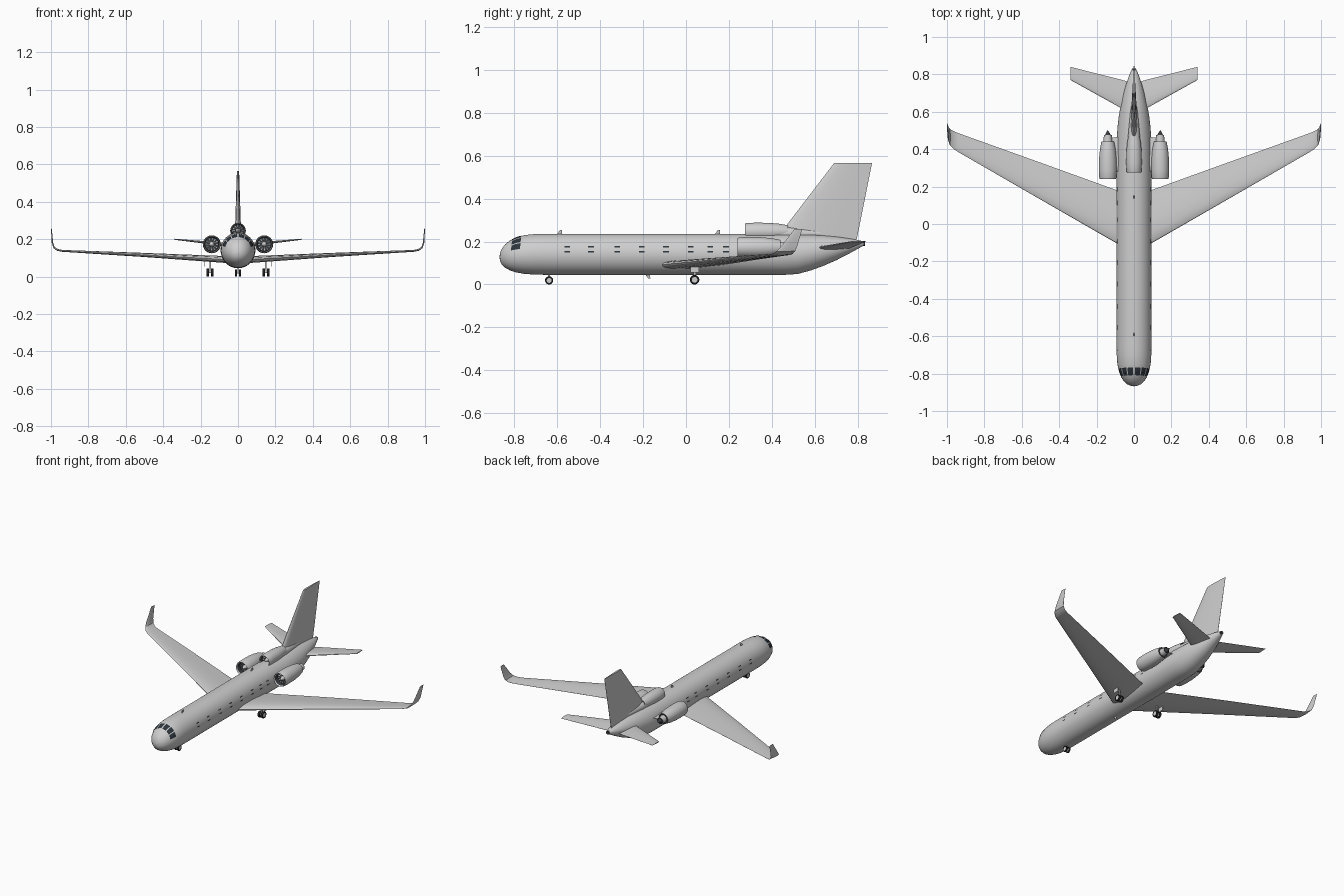
import bpy, bmesh
from math import sin, cos, pi, radians
from mathutils import Vector as V

if "Cube" in bpy.data.objects:
    bpy.data.objects.remove(bpy.data.objects["Cube"])


def material(name, rgb):
    m = bpy.data.materials.new(name)
    m.use_nodes = True
    m.diffuse_color = (*rgb, 1)
    m.node_tree.nodes["Principled BSDF"].inputs["Base Color"].default_value = (*rgb, 1)
    return m


PAINT = material("light grey paint", (0.62, 0.62, 0.62))
DARK = material("dark metal", (0.04, 0.045, 0.05))
GLASS = material("dark glass", (0.025, 0.035, 0.045))
TYRE = material("black rubber", (0.015, 0.015, 0.015))


def finish(name, bm, mats, mirror=False, angle=40):
    bmesh.ops.remove_doubles(bm, verts=bm.verts, dist=1e-5)
    bmesh.ops.recalc_face_normals(bm, faces=bm.faces)
    me = bpy.data.meshes.new(name)
    bm.to_mesh(me)
    bm.free()
    ob = bpy.data.objects.new(name, me)
    bpy.context.collection.objects.link(ob)
    for m in mats:
        me.materials.append(m)
    bpy.ops.object.select_all(action='DESELECT')
    ob.select_set(True)
    bpy.context.view_layer.objects.active = ob
    bpy.ops.object.shade_smooth_by_angle(angle=radians(angle))
    if mirror:
        mod = ob.modifiers.new("mirror", 'MIRROR')
        mod.use_mirror_merge = False
    return ob


def skin(bm, rings, tints=None):
    """Join closed rings of points and cap both ends."""
    rows = [[bm.verts.new(p) for p in ring] for ring in rings]
    n = len(rows[0])
    for i in range(len(rows) - 1):
        for j in range(n):
            k = (j + 1) % n
            f = bm.faces.new((rows[i][j], rows[i][k], rows[i + 1][k], rows[i + 1][j]))
            f.material_index = tints[i] if tints else 0
    for row, tint in ((rows[0], 0), (rows[-1], -1)):
        f = bm.faces.new(row)
        f.material_index = tints[tint] if tints else 0


def lathe(bm, profile, origin, axis, tints=None, n=32):
    """Revolve (radius, distance) pairs about the x or y axis."""
    def point(r, d, a):
        u, w = r * cos(a), r * sin(a)
        return V(origin) + (V((u, d, w)) if axis == 'y' else V((d, u, w)))
    skin(bm, [[point(max(r, 1e-7), d, 2 * pi * j / n) for j in range(n)]
              for r, d in profile], tints)


def box(bm, centre, size):
    x, y, z = (s / 2 for s in size)
    base = [(-x, -y), (x, -y), (x, y), (-x, y)]
    skin(bm, [[V(centre) + V((a, b, h)) for a, b in base] for h in (-z, z)])


# Airfoil outline: chord fraction and relative half thickness
UPPER = [(0, 0), (.02, .4), (.08, .75), (.2, 1), (.4, .98), (.65, .65), (.85, .28), (1, .04)]
FOIL = UPPER + [(c, -t) for c, t in reversed(UPPER[1:])]


def airfoil_loft(name, sections, mirror=False):
    """Each section: leading edge, trailing edge, half thickness, thickness direction."""
    bm = bmesh.new()
    skin(bm, [[V(le).lerp(V(te), c) + V(d).normalized() * (t * h) for c, t in FOIL]
              for le, te, h, d in sections])
    return finish(name, bm, [PAINT], mirror, 30)


# Fuselage stations: y, half width, top z, bottom z
BODY = [(-.868, .001, .129, .127), (-.865, .018, .148, .108), (-.857, .036, .167, .093),
        (-.842, .053, .187, .078), (-.82, .068, .204, .066), (-.79, .08, .219, .056),
        (-.75, .089, .230, .049), (-.70, .0925, .235, .046), (-.65, .093, .236, .045),
        (.40, .093, .236, .045), (.46, .092, .236, .045), (.52, .088, .235, .049),
        (.58, .081, .233, .065), (.64, .070, .229, .087), (.70, .056, .223, .113),
        (.76, .038, .214, .144), (.80, .024, .207, .166), (.825, .013, .201, .18)]


def hull(y, a, lift=0.0):
    """Point on the fuselage at station y, angle a from straight up toward +x."""
    for p, q in zip(BODY, BODY[1:]):
        if p[0] <= y <= q[0]:
            break
    f = (y - p[0]) / (q[0] - p[0])
    w, top, bot = (p[i] + (q[i] - p[i]) * f for i in (1, 2, 3))
    return V((sin(a) * (w + lift), y, (top + bot) / 2 + cos(a) * ((top - bot) / 2 + lift)))


N = 48
bm = bmesh.new()
skin(bm, [[hull(s[0], 2 * pi * j / N) for j in range(N)] for s in BODY])
finish("fuselage", bm, [PAINT])

bm = bmesh.new()
lathe(bm, [(.012, 0), (.011, .012), (.004, .01)], (0, .82, .191), 'y')
finish("tail_exhaust", bm, [DARK])


def patch(bm, y0, y1, a0, a1, steps=4, slant=0.0):
    """Thin plate that follows the fuselage skin."""
    rows = []
    for i in range(steps + 1):
        s = i / steps
        rows.append([bm.verts.new(hull(y0 + (y1 - y0) * s - slant * t,
                                       a0 + (a1 - a0) * t, .002))
                     for t in (j / steps for j in range(steps + 1))])
    for i in range(steps):
        for j in range(steps):
            bm.faces.new((rows[i][j], rows[i][j + 1], rows[i + 1][j + 1], rows[i + 1][j]))


# Cockpit panes
bm = bmesh.new()
for a0, a1, y in ((3, 24, -.808), (28, 48, -.809), (52, 72, -.812)):
    patch(bm, y, y + .042, radians(a0), radians(a1), 6, .003)
finish("cockpit_windows", bm, [GLASS], True)

# Cabin windows: dark upper and lower frames
bm = bmesh.new()
for y in (-.553, -.442, -.32, -.205, -.093, .023, .112, .186):
    for a in (69, 83):
        patch(bm, y - .013, y + .013, radians(a - 2), radians(a + 2), 1)
finish("cabin_window_frames", bm, [GLASS], True)

# Wing with blended upturned tip
UP = (0, 0, 1)
airfoil_loft("wing", [
    ((0, -.157, .088), (0, .148, .088), .019, UP),
    ((.09, -.105, .093), (.09, .18, .093), .018, UP),
    ((.5, .131, .116), (.5, .328, .116), .011, UP),
    ((.94, .385, .138), (.94, .486, .138), .005, UP),
    ((.966, .402, .143), (.966, .497, .143), .005, (-.4, 0, 1)),
    ((.984, .422, .156), (.984, .508, .156), .0045, (-1, 0, 1)),
    ((.992, .445, .18), (.992, .518, .18), .004, (-1, 0, .3)),
    ((.998, .505, .258), (.998, .541, .258), .002, (-1, 0, 0))], True)

# Tail surfaces
airfoil_loft("tailplane", [
    ((0, .581, .165), (0, .752, .165), .010, UP),
    ((.07, .62, .172), (.07, .772, .172), .009, UP),
    ((.34, .77, .2), (.34, .84, .2), .003, UP)], True)
airfoil_loft("tail_fin", [
    ((0, .41, .19), (0, .79, .19), .018, (1, 0, 0)),
    ((0, .475, .285), (0, .81, .285), .015, (1, 0, 0)),
    ((0, .69, .566), (0, .866, .566), .006, (1, 0, 0))])

# Engines: spinner, fan, inlet, cowl, nozzle, exhaust cone
POD = [(0, .008), (.008, .018), (.014, .034), (.037, .034), (.039, .008), (.043, 0),
       (.046, .008), (.048, .05), (.047, .11), (.042, .16), (.034, .20), (.024, .198),
       (.021, .235), (.016, .235), (.008, .25), (0, .262)]
POD_TINT = [0, 0, 1, 1, 0, 0, 0, 0, 0, 0, 1, 0, 1, 1, 1]


def engine(name, origin, mirror, scale=1.0):
    bm = bmesh.new()
    lathe(bm, [(r * scale, d) for r, d in POD], origin, 'y', POD_TINT)
    for i in range(12):  # fan blades in front of the dark disc
        def rim(r, a, o):
            return bm.verts.new(V(origin) + V((r * cos(a), o, r * sin(a))))
        a = 2 * pi * i / 12
        bm.faces.new((rim(.013, a, .033), rim(.034, a, .033), rim(.034, a + .14, .030)))
    return finish(name, bm, [PAINT, DARK], mirror)


engine("side_engine", (.14, .24, .173), True)
engine("centre_engine", (0, .275, .246), False, .87)
bm = bmesh.new()
lathe(bm, [(.034, .15), (.03, .22), (.02, .32), (.004, .42)], (0, .275, .236), 'y')
finish("centre_engine_fairing", bm, [PAINT])
airfoil_loft("engine_pylon", [
    ((.05, .27, .172), (.05, .47, .172), .01, UP),
    ((.13, .29, .173), (.13, .46, .173), .008, UP)], True)


# Landing gear: tyre with pale hub
def wheel(bm, x, y, r, w):
    lathe(bm, [(r * .25, -w * .45), (r * .6, -w * .45), (r * .68, -w * .5), (r * .92, -w * .5),
               (r, -w * .25), (r, w * .25), (r * .92, w * .5), (r * .68, w * .5),
               (r * .6, w * .45), (r * .25, w * .45)], (x, y, r), 'x',
          [0, 1, 1, 1, 1, 1, 1, 1, 0], 24)


bm = bmesh.new()
for x in (.138, .161):
    wheel(bm, x, .04, .022, .014)
finish("main_wheels", bm, [PAINT, TYRE], True)
bm = bmesh.new()
wheel(bm, .0105, -.637, .019, .011)
finish("nose_wheels", bm, [PAINT, TYRE], True)

bm = bmesh.new()
box(bm, (.1495, .04, .055), (.008, .012, .07))
box(bm, (.1495, .04, .022), (.03, .006, .006))
box(bm, (.178, .04, .07), (.002, .04, .03))
finish("main_gear_strut", bm, [PAINT], True)
bm = bmesh.new()
box(bm, (0, -.637, .038), (.007, .009, .04))
box(bm, (0, -.637, .019), (.022, .005, .005))
finish("nose_gear_strut", bm, [PAINT])

# Blade antennas
for name, y, z, s in (("front_antenna", -.59, .232, 1), ("rear_antenna", .145, .232, 1),
                      ("belly_antenna", -.18, .05, -1)):
    airfoil_loft(name, [
        ((0, y - .012, z), (0, y + .012, z), .003, (1, 0, 0)),
        ((0, y + .003, z + s * .021), (0, y + .014, z + s * .021), .002, (1, 0, 0))])
